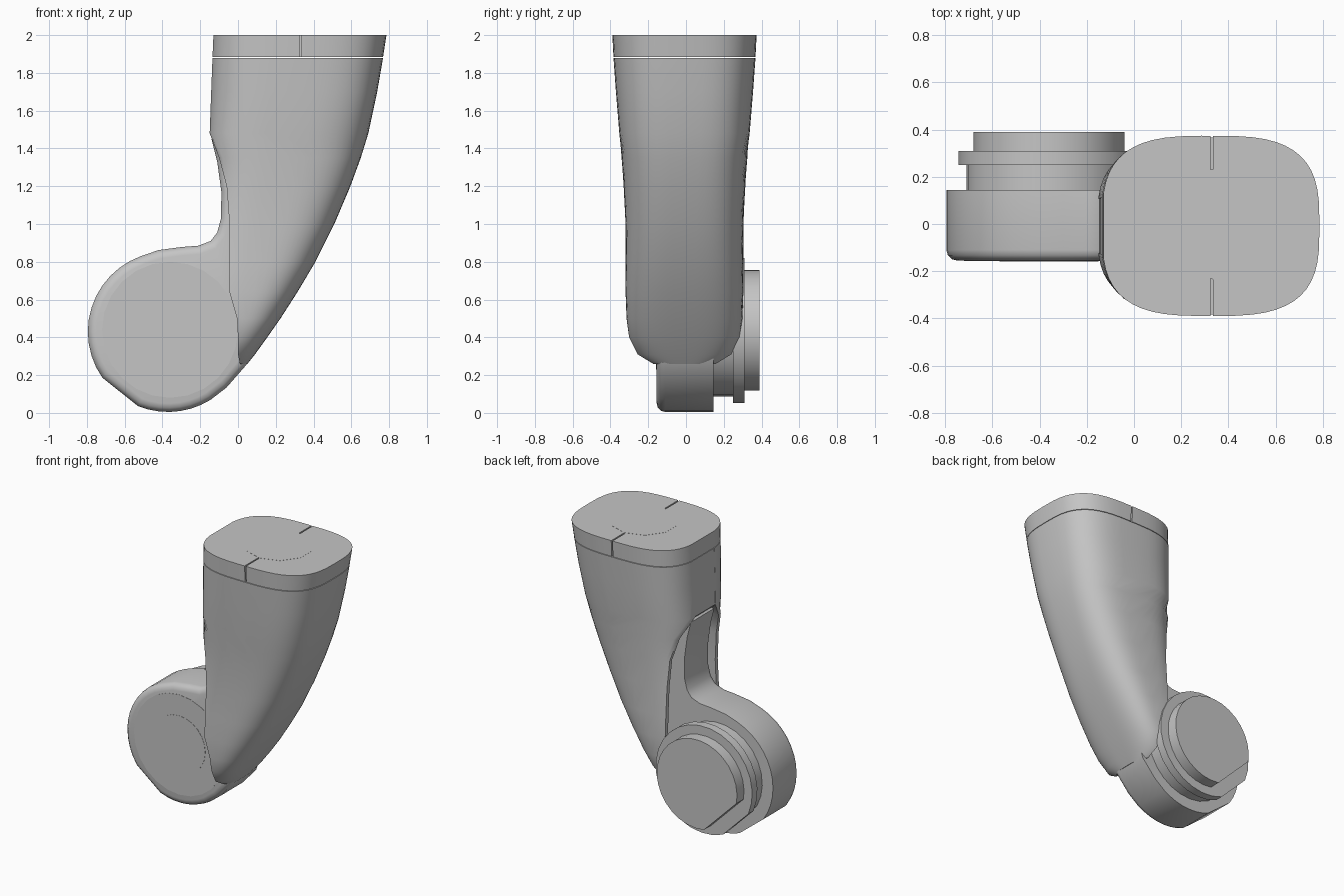
import bpy, bmesh, math

old = bpy.data.objects.get("Cube")
if old:
    bpy.data.objects.remove(old, do_unlink=True)

GREY = (0.56, 0.56, 0.56, 1.0)
grey = bpy.data.materials.new("matte grey")
grey.use_nodes = True
grey.diffuse_color = GREY
grey.node_tree.nodes["Principled BSDF"].inputs["Base Color"].default_value = GREY


def finish(bm, name):
    bmesh.ops.recalc_face_normals(bm, faces=bm.faces)
    mesh = bpy.data.meshes.new(name)
    bm.to_mesh(mesh)
    bm.free()
    mesh.materials.append(grey)
    obj = bpy.data.objects.new(name, mesh)
    bpy.context.collection.objects.link(obj)
    return obj


def select_only(obj):
    bpy.ops.object.select_all(action='DESELECT')
    obj.select_set(True)
    bpy.context.view_layer.objects.active = obj


def smooth(obj, degrees=32):
    select_only(obj)
    bpy.ops.object.shade_smooth_by_angle(angle=math.radians(degrees))


def cut(obj, cutter):
    cutter.hide_render = True
    mod = obj.modifiers.new("cut", 'BOOLEAN')
    mod.operation = 'DIFFERENCE'
    mod.solver = 'EXACT'
    mod.object = cutter
    select_only(obj)
    bpy.ops.object.modifier_apply(modifier=mod.name)
    bpy.data.objects.remove(cutter, do_unlink=True)


def skin(bm, rings):
    """Join closed rings of vertices and cap both ends."""
    n = len(rings[0])
    for low, high in zip(rings, rings[1:]):
        for i in range(n):
            j = (i + 1) % n
            bm.faces.new((low[i], low[j], high[j], high[i]))
    return bm.faces.new(rings[0][::-1]), bm.faces.new(rings[-1])


def prism(name, points, y0, y1, bevel=0.0):
    """Extrude an x-z outline along y, optionally rounding its front rim."""
    bm = bmesh.new()
    front, _ = skin(bm, [[bm.verts.new((x, y, z)) for x, z in points] for y in (y0, y1)])
    bmesh.ops.recalc_face_normals(bm, faces=bm.faces)
    if bevel:
        bmesh.ops.bevel(bm, geom=list(front.edges), offset=bevel, segments=3,
                        profile=0.5, affect='EDGES', clamp_overlap=True)
    return finish(bm, name)


def arc(cx, cz, r, start, end, steps):
    angles = [math.radians(start + (end - start) * i / steps) for i in range(steps + 1)]
    return [(cx + r * math.cos(a), cz + r * math.sin(a)) for a in angles]


POWER = 0.64
MIDDLE = -0.008


def signed_power(v, p):
    return math.copysign(abs(v) ** p, v)


def section(rim, left, right, half, recess=None, segments=48):
    """Rounded square cut off at x = rim, with an optional recess behind the rim."""
    cx, a = (left + right) / 2, (right - left) / 2
    limit = math.acos(signed_power((rim - cx) / a, 1 / POWER))
    points = []
    for i in range(segments + 1):
        t = limit * (2 * i / segments - 1)
        points.append((cx + a * signed_power(math.cos(t), POWER),
                       MIDDLE + half * signed_power(math.sin(t), POWER)))
    if recess is not None:
        w = (points[-1][1] - MIDDLE) * 0.9
        points += [(rim, MIDDLE + w), (rim + recess, MIDDLE + w),
                   (rim + recess, MIDDLE - w), (rim, MIDDLE - w)]
    return points


def loft(name, rows):
    bm = bmesh.new()
    skin(bm, [[bm.verts.new((x, y, z)) for x, y in section(*args)] for z, *args in rows])
    return finish(bm, name)


# Curved arm: height, rim of the opening, left, right, half depth, recess
smooth(loft("arm_shell", [
    (0.26, 0.01, -0.30, 0.05, 0.20, 0.002),
    (0.31, 0.00, -0.29, 0.09, 0.26, 0.01),
    (0.40, 0.00, -0.28, 0.155, 0.295, 0.05),
    (0.50, -0.005, -0.26, 0.225, 0.307, 0.09),
    (0.64, -0.045, -0.24, 0.315, 0.312, 0.13),
    (0.80, -0.045, -0.21, 0.41, 0.312, 0.13),
    (1.00, -0.045, -0.18, 0.51, 0.312, 0.13),
    (1.20, -0.06, -0.165, 0.595, 0.322, 0.12),
    (1.35, -0.10, -0.158, 0.65, 0.333, 0.09),
    (1.48, -0.15, -0.156, 0.69, 0.345, 0.002),
    (1.70, -0.142, -0.148, 0.737, 0.363, 0.001),
    (1.88, -0.135, -0.141, 0.768, 0.376, 0.001),
]))

# End cap with two thin slots and a round plug
end_cap = loft("end_cap", [(1.884, -0.135, -0.141, 0.768, 0.376),
                           (2.0, -0.13, -0.136, 0.786, 0.382)])
for side in (-1, 1):
    y0, y1 = sorted((side * 0.23, side * 0.5))
    slot = [(0.325, 1.86), (0.335, 1.86), (0.335, 2.1), (0.325, 2.1)]
    cut(end_cap, prism("slot_cutter", slot, y0, y1))
smooth(end_cap)

bpy.ops.mesh.primitive_cylinder_add(vertices=10, radius=0.23, depth=0.1,
                                    location=(0.335, -0.005, 1.951))
plug = bpy.context.object
plug.name = "cap_plug"
plug.data.materials.append(grey)

# Joint housing and neck in one outline, with a flat at the lower left
CX, CZ = -0.37, 0.43
outline = arc(CX, CZ, 0.425, 110, 215, 12) + arc(CX, CZ, 0.425, 248, 302, 7)
outline += [(-0.06, 0.135), (0.045, 0.255), (0.09, 0.4), (0.11, 0.9), (0.05, 1.3),
            (-0.02, 1.45), (-0.14, 1.45), (-0.11, 1.33), (-0.088, 1.17), (-0.09, 1.03),
            (-0.11, 0.955), (-0.145, 0.91), (-0.21, 0.885), (-0.3, 0.878), (-0.42, 0.862)]
smooth(prism("joint_housing", outline, -0.155, 0.145, bevel=0.045), 40)

# Thin raised discs on the front of the joint
for name, radius, y in (("front_disc", 0.36, -0.157), ("front_disc_centre", 0.21, -0.159)):
    smooth(prism(name, arc(-0.36, 0.44, radius, 0, 345, 23), y, -0.15))

# Stepped pivot on the back: hub, flange and outer cap with a flat
for name, radius, y0, y1, flat in (("pivot_hub", 0.35, 0.14, 0.255, 16),
                                   ("pivot_flange", 0.385, 0.25, 0.31, 22),
                                   ("pivot_cap", 0.32, 0.305, 0.39, 35)):
    ring = arc(-0.36, 0.437, radius, 225 + flat - 360, 225 - flat, 24)
    smooth(prism(name, ring, y0, y1))
